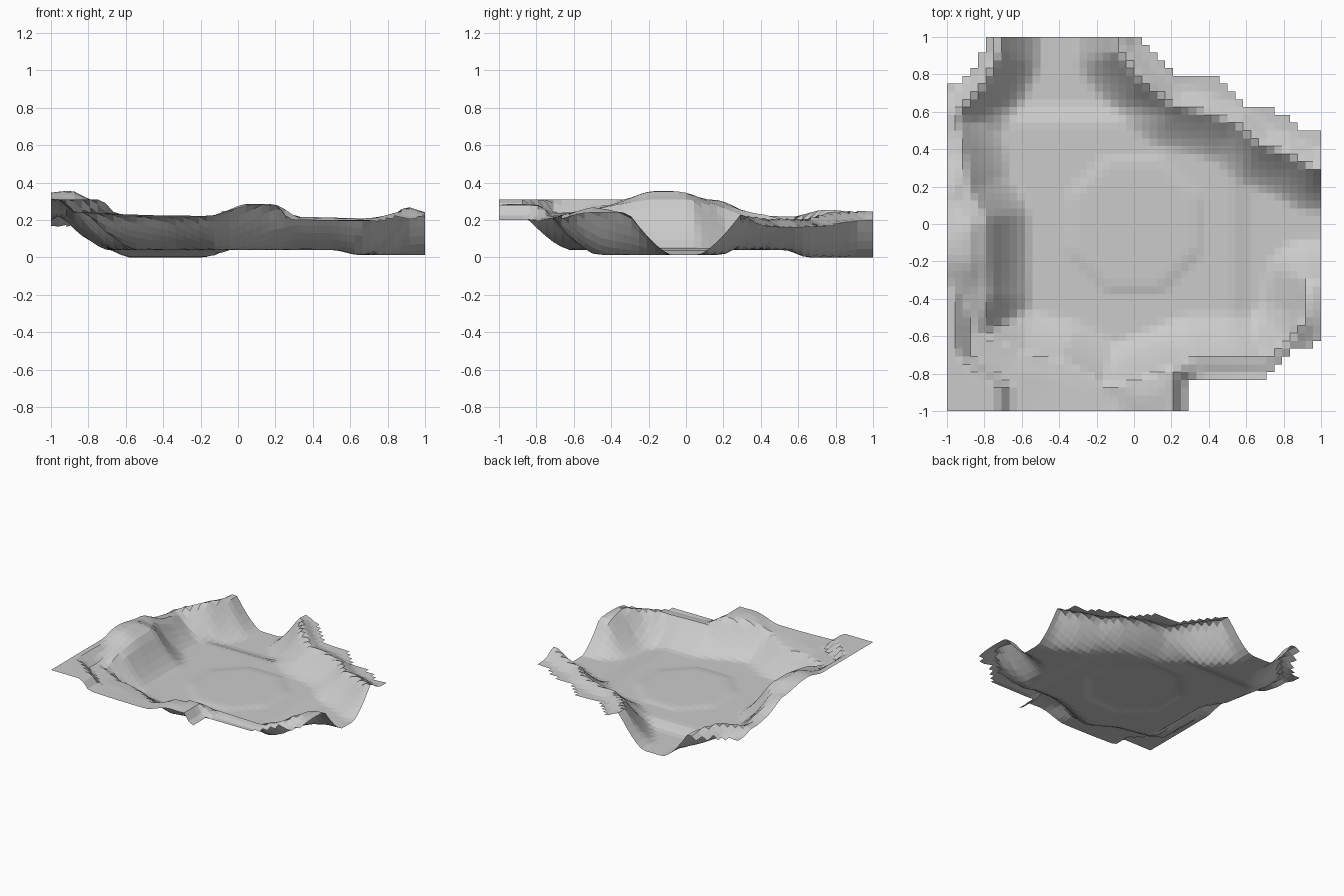
import bpy, bmesh
from mathutils import Vector

if "Cube" in bpy.data.objects:
    bpy.data.objects.remove(bpy.data.objects["Cube"])

N = 48            # grid cells per side
WALL = 0.23       # width of the sloping inner wall

# Rim line around the basin: x, y, rim height, height of the land just outside
RIM = [(-0.09, 1.3, .23, .20), (-0.09, 0.92, .25, .20), (0.04, 0.76, .25, .19),
       (0.20, 0.63, .21, .17), (0.38, 0.59, .21, .17), (0.55, 0.53, .21, .16),
       (0.67, 0.42, .21, .16), (0.82, 0.37, .22, .16), (0.96, 0.29, .23, .17),
       (1.3, 0.29, .23, .17), (1.3, -0.28, .22, .22), (0.93, -0.31, .24, .24),
       (0.90, -0.50, .27, .24), (0.83, -0.61, .24, .20), (0.70, -0.71, .21, .19),
       (0.31, -0.71, .22, .19), (0.18, -0.77, .28, .29), (0.02, -0.83, .28, .29),
       (-0.15, -0.87, .22, .22), (-0.38, -0.73, .21, .22), (-0.60, -0.69, .22, .23),
       (-0.82, -0.59, .24, .24), (-0.77, -0.38, .28, .29), (-0.78, -0.18, .31, .36),
       (-0.78, 0.02, .31, .36), (-0.88, 0.18, .28, .31), (-0.91, 0.40, .23, .22),
       (-0.95, 0.57, .22, .17), (-0.80, 0.74, .26, .16), (-0.72, 0.90, .25, .19),
       (-0.71, 1.3, .23, .19)]

# Outer border of the land
BORDER = [(0.04, 1.1), (0.04, 1), (0.21, 0.79), (0.42, 0.79), (0.58, 0.63), (0.67, 0.63),
          (0.79, 0.58), (0.92, 0.50), (1.1, 0.44), (1.1, -0.62), (0.88, -0.66),
          (0.71, -0.83), (0.29, -0.83), (0.29, -1.1), (-1.1, -1.1), (-1.1, 0.68),
          (-0.88, 0.80), (-0.78, 1.0), (-0.78, 1.1)]


def smooth(t):
    t = min(max(t, 0), 1)
    return t * t * (3 - 2 * t)


def edges(poly):
    return zip(poly, poly[1:] + poly[:1])


def inside(x, y, poly):
    hit = False
    for a, b in edges(poly):
        if (a[1] > y) != (b[1] > y) and x < a[0] + (y - a[1]) / (b[1] - a[1]) * (b[0] - a[0]):
            hit = not hit
    return hit


def rim_info(x, y):
    """Distance to the rim with blended rim and outer heights."""
    p, best, total, rim, outer = Vector((x, y)), 9, 0, 0, 0
    for a, b in edges(RIM):
        va, d = Vector(a[:2]), Vector(b[:2]) - Vector(a[:2])
        t = min(max((p - va).dot(d) / d.length_squared, 0), 1)
        dist = (p - va - d * t).length
        best = min(best, dist)
        w = 1 / (dist + 0.01) ** 4
        total += w
        rim += w * (a[2] + (b[2] - a[2]) * t)
        outer += w * (a[3] + (b[3] - a[3]) * t)
    return best, rim / total, outer / total


def floor_height(x, y):
    octagon = max(abs(x), abs(y), (abs(x) + abs(y)) * 0.7071)
    platform = 0.012 * smooth((0.385 - octagon) / 0.075)
    back_exit = 0.04 * smooth((y - 0.52) / 0.14)
    right_exit = 0.027 * smooth((x - 0.50) / 0.15)
    return 0.04 + platform - max(back_exit, right_exit)


def height(x, y):
    dist, rim, outer = rim_info(x, y)
    if inside(x, y, RIM):
        base = floor_height(x, y)
        return base + (rim - base) * max(0, 1 - dist / WALL) ** 1.45
    # raised shelf in the front left corner
    if y < -0.33 and x < -0.6:
        step = -0.90 + 0.22 * min(max((-0.70 - y) / 0.17, 0), 1)
        outer = max(outer, 0.23 + 0.08 * smooth((step - x + 0.04) / 0.1))
    # side of the front mound falling to the cut edge
    if y < -0.83 and x > 0.19:
        outer = 0.29 - 0.09 * smooth((x - 0.19) / 0.09)
    return rim + (outer - rim) * smooth(dist / 0.12)


# Terrain: a square grid lifted to height, with the cells past the border removed
bm = bmesh.new()
bmesh.ops.create_grid(bm, x_segments=N, y_segments=N, size=1)
bmesh.ops.delete(bm, context='FACES', geom=[
    f for f in bm.faces if not inside(*f.calc_center_median().xy, BORDER)])
for v in bm.verts:
    v.co.z = height(v.co.x, v.co.y)
mesh = bpy.data.meshes.new("basin_terrain")
bm.to_mesh(mesh)
bm.free()
bpy.context.collection.objects.link(bpy.data.objects.new("basin_terrain", mesh))
